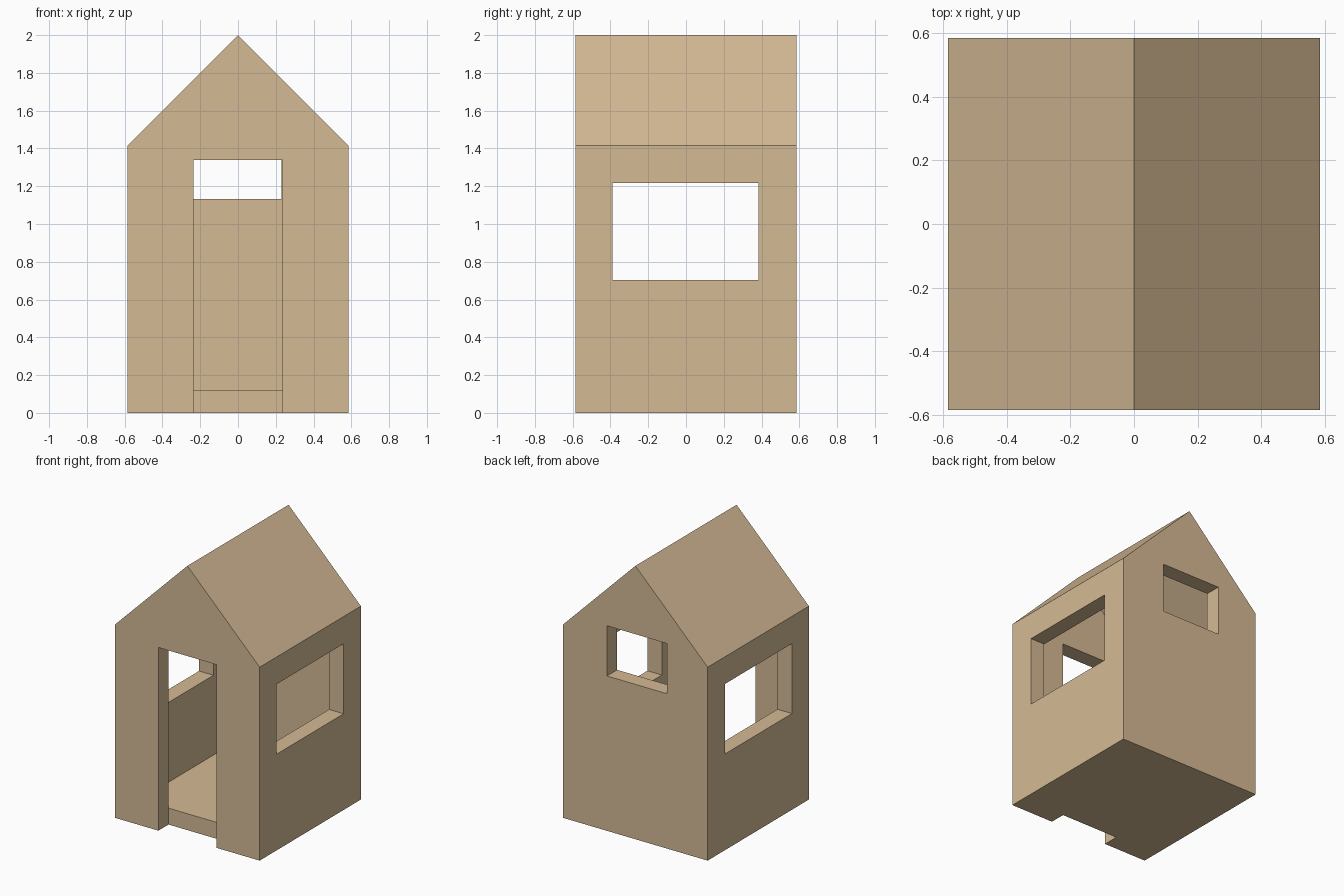
import bpy, bmesh

if "Cube" in bpy.data.objects:
    bpy.data.objects.remove(bpy.data.objects["Cube"])

H = 0.585      # half width and half depth
T = 0.117      # wall, floor and roof thickness
EAVE = 1.415   # wall height
RIDGE = 2.0

tan = bpy.data.materials.new("tan_wood")
tan.diffuse_color = (0.665, 0.491, 0.301, 1)
tan.use_nodes = True
tan.node_tree.nodes["Principled BSDF"].inputs["Base Color"].default_value = tan.diffuse_color


def prism(name, profile, y0, y1):
    """Extrude an x/z profile from y0 to y1."""
    bm = bmesh.new()
    face = bm.faces.new([bm.verts.new((x, y0, z)) for x, z in profile])
    ext = bmesh.ops.extrude_face_region(bm, geom=[face])
    moved = [g for g in ext["geom"] if isinstance(g, bmesh.types.BMVert)]
    bmesh.ops.translate(bm, verts=moved, vec=(0, y1 - y0, 0))
    bmesh.ops.recalc_face_normals(bm, faces=bm.faces)
    me = bpy.data.meshes.new(name)
    bm.to_mesh(me)
    bm.free()
    me.materials.append(tan)
    ob = bpy.data.objects.new(name, me)
    bpy.context.collection.objects.link(ob)
    return ob


def house_profile(half, bottom, eave, ridge):
    return [(-half, bottom), (half, bottom), (half, eave), (0, ridge), (-half, eave)]


def box(name, x0, x1, y0, y1, z0, z1):
    return prism(name, [(x0, z0), (x1, z0), (x1, z1), (x0, z1)], y0, y1)


# solid gabled body
house = prism("house_shell", house_profile(H, 0, EAVE, RIDGE), -H, H)

# hollow room with an open pitched ceiling, door, back window, side windows
inner = H - T
inner_ridge = RIDGE - T * 2 ** 0.5
cutters = [
    prism("room_cutter", house_profile(inner, 0.12, inner_ridge - inner, inner_ridge), -inner, inner),
    box("door_cutter", -0.235, 0.235, -H - 0.1, -inner, -0.1, 1.34),
    box("back_window_cutter", -0.255, 0.23, inner - 0.05, H + 0.1, 1.133, 1.50),
    box("side_window_cutter", -H - 0.1, H + 0.1, -0.389, 0.385, 0.704, 1.216),
]
for c in cutters:
    mod = house.modifiers.new(c.name, 'BOOLEAN')
    mod.operation = 'DIFFERENCE'
    mod.solver = 'EXACT'
    mod.object = c

# apply the cuts, then remove the helpers
bpy.context.view_layer.objects.active = house
house.select_set(True)
for c in cutters:
    bpy.ops.object.modifier_apply(modifier=c.name)
for c in cutters:
    bpy.data.objects.remove(c)
